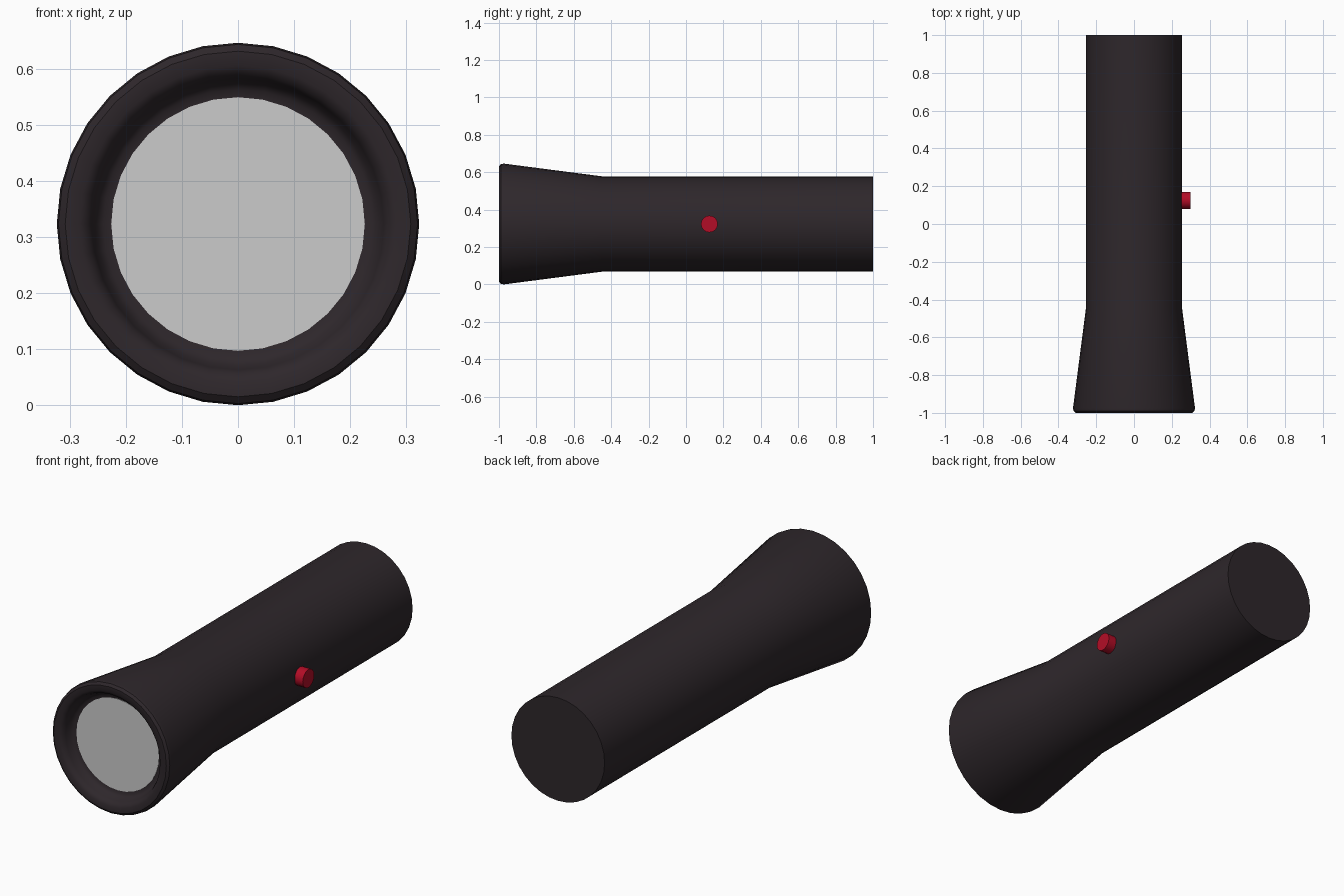
import bpy, bmesh, math
from mathutils import Vector, Matrix

if "Cube" in bpy.data.objects:
    bpy.data.objects.remove(bpy.data.objects["Cube"])

AXIS_Z = 0.323
SIDES = 32


def material(name, rgb):
    m = bpy.data.materials.new(name)
    m.diffuse_color = (*rgb, 1)
    m.use_nodes = True
    m.node_tree.nodes["Principled BSDF"].inputs["Base Color"].default_value = m.diffuse_color
    return m


def lathe(name, profile, centre, turn, sides, mat=None):
    """Spin (radius, height) points about local z; radius 0 closes an end."""
    bm = bmesh.new()
    rings = []
    for r, h in profile:
        count = sides if r > 0 else 1
        rings.append([bm.verts.new((r * math.cos(2 * math.pi * i / sides),
                                    r * math.sin(2 * math.pi * i / sides), h))
                      for i in range(count)])
    for a, b in zip(rings, rings[1:]):
        for i in range(sides):
            j = (i + 1) % sides
            quad = [a[i % len(a)], a[j % len(a)], b[j % len(b)], b[i % len(b)]]
            bm.faces.new(list(dict.fromkeys(quad)))
    bm.transform(Matrix.Translation(Vector(centre)) @ turn)
    bmesh.ops.recalc_face_normals(bm, faces=bm.faces)
    mesh = bpy.data.meshes.new(name)
    bm.to_mesh(mesh)
    bm.free()
    obj = bpy.data.objects.new(name, mesh)
    bpy.context.collection.objects.link(obj)
    if mat:
        mesh.materials.append(mat)
    bpy.ops.object.select_all(action='DESELECT')
    obj.select_set(True)
    bpy.context.view_layer.objects.active = obj
    bpy.ops.object.shade_smooth_by_angle(angle=math.radians(35))
    return obj


dark = material("dark_casing", (0.027, 0.02, 0.024))
red = material("red_button", (0.45, 0.004, 0.02))
to_front = Matrix.Rotation(math.radians(90), 4, 'X')   # local z -> -y
to_right = Matrix.Rotation(math.radians(90), 4, 'Y')   # local z -> +x

# Casing: straight handle, flared head, rounded lip and recessed seat
lathe("casing", [(0, -1), (0.255, -1), (0.255, 0.45), (0.323, 0.975),
                 (0.32, 0.99), (0.308, 1), (0.282, 1), (0.267, 0.99),
                 (0.26, 0.975), (0.252, 0.95), (0.24, 0.94), (0.226, 0.938),
                 (0.226, 0.92), (0, 0.92)],
      (0, 0, AXIS_Z), to_front, SIDES, dark)

# Lens disc set into the head
lathe("lens", [(0, 0.921), (0.226, 0.921), (0.226, 0.94), (0, 0.94)],
      (0, 0, AXIS_Z), to_front, SIDES)

# Side switch
lathe("switch_button", [(0, 0.22), (0.045, 0.22), (0.045, 0.298), (0, 0.298)],
      (0, 0.125, AXIS_Z), to_right, 16, red)
